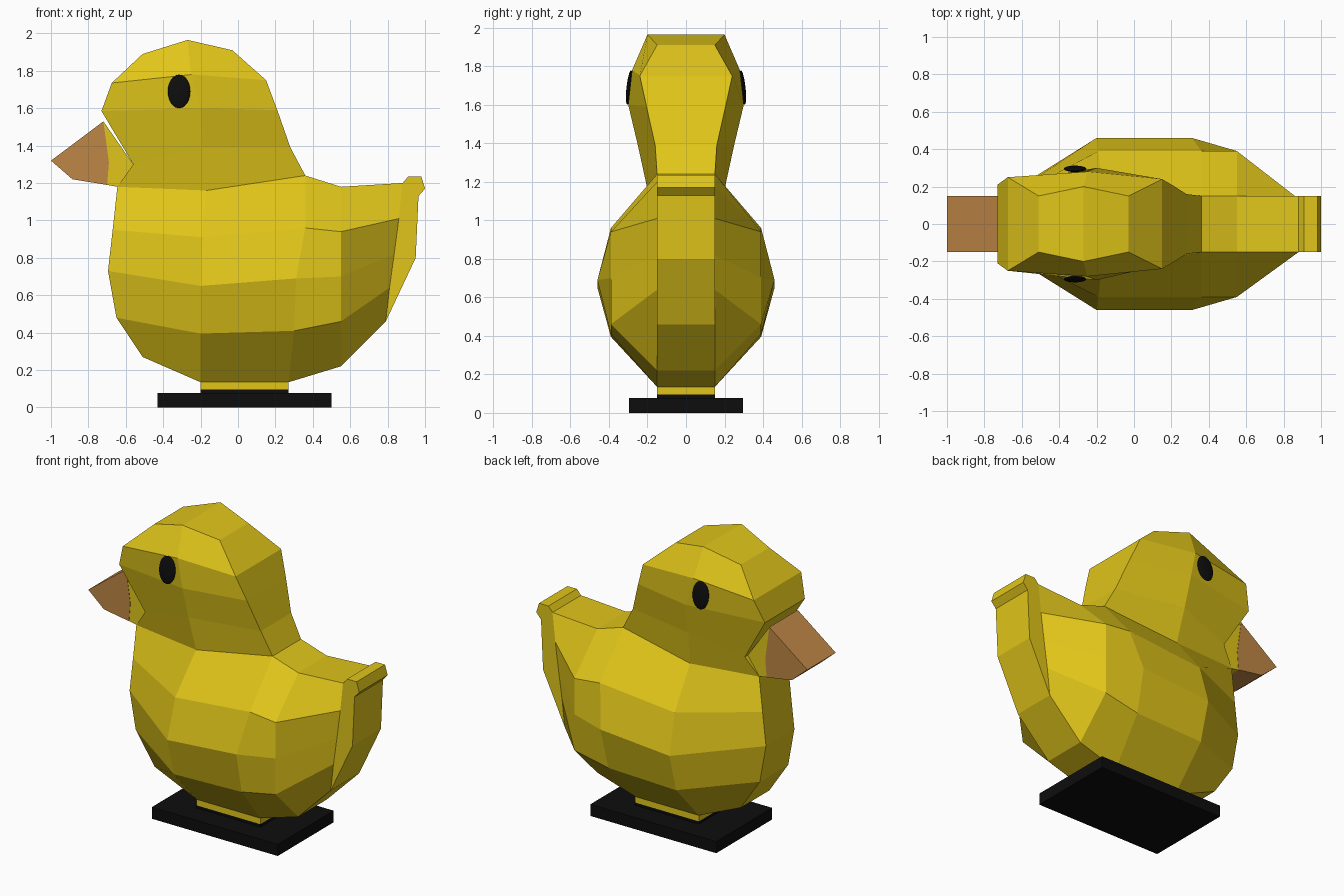
import bpy, bmesh

if "Cube" in bpy.data.objects:
    bpy.data.objects.remove(bpy.data.objects["Cube"])


def material(name, rgb):
    m = bpy.data.materials.new(name)
    m.diffuse_color = (*rgb, 1)
    m.use_nodes = True
    m.node_tree.nodes["Principled BSDF"].inputs["Base Color"].default_value = m.diffuse_color
    return m


YELLOW = material("yellow", (0.75, 0.56, 0.01))
ORANGE = material("orange", (0.52, 0.24, 0.06))
BLACK = material("black", (0.004, 0.004, 0.004))


def build(name, points, faces, mat):
    """Make a side shell at +y, its mirror at -y, and a strip joining their rims."""
    bm = bmesh.new()
    near = [bm.verts.new((x, y, z)) for x, z, y in points]
    far = [bm.verts.new((x, -y, z)) for x, z, y in points]
    for f in faces:
        bm.faces.new([near[i] for i in f])
    bm.verts.index_update()
    rim = [[v.index for v in e.verts] for e in bm.edges if e.is_boundary]
    for f in faces:
        bm.faces.new([far[i] for i in reversed(f)])
    for a, b in rim:
        bm.faces.new((near[a], near[b], far[b], far[a]))
    bmesh.ops.recalc_face_normals(bm, faces=bm.faces)
    me = bpy.data.meshes.new(name)
    bm.to_mesh(me)
    bm.free()
    me.materials.append(mat)
    ob = bpy.data.objects.new(name, me)
    bpy.context.collection.objects.link(ob)
    return ob


def shell(name, rows, mat):
    n = len(rows[0])
    faces = [(r * n + c, r * n + c + 1, (r + 1) * n + c + 1, (r + 1) * n + c)
             for r in range(len(rows) - 1) for c in range(n - 1)]
    return build(name, [p for row in rows for p in row], faces, mat)


def prism(name, outline, y, mat):
    return build(name, [(x, z, y) for x, z in outline],
                 [tuple(range(len(outline)))], mat)


def box(name, x0, x1, y, z0, z1, mat):
    return prism(name, [(x0, z0), (x1, z0), (x1, z1), (x0, z1)], y, mat)


# Body: rows from neck to belly, each front to back as (x, z, half width)
shell("body", [
    [(-.645, 1.18, .15), (-.17, 1.16, .20), (.36, 1.24, .15), (.55, 1.18, .15), (.88, 1.20, .15)],
    [(-.67, .95, .15), (-.19, .91, .39), (.36, .96, .39), (.55, .94, .39), (.86, 1.01, .15)],
    [(-.695, .73, .15), (-.20, .65, .46), (.31, .69, .46), (.55, .70, .39), (.835, .82, .15)],
    [(-.65, .48, .15), (-.20, .395, .39), (.30, .41, .39), (.55, .46, .39), (.81, .64, .15)],
    [(-.51, .27, .15), (-.20, .135, .15), (.27, .135, .15), (.55, .22, .15), (.79, .46, .15)],
], YELLOW)

# Head: rows from neck to crown
shell("head", [
    [(-.645, 1.18, .15), (-.17, 1.16, .20), (.36, 1.24, .15)],
    [(-.56, 1.30, .18), (-.19, 1.39, .25), (.28, 1.39, .16)],
    [(-.73, 1.585, .21), (-.20, 1.60, .30), (.21, 1.59, .205)],
    [(-.675, 1.735, .25), (-.25, 1.78, .28), (.15, 1.75, .24)],
    [(-.51, 1.89, .15), (-.27, 1.965, .20), (-.03, 1.91, .15)],
], YELLOW)

# Tail slab with its curled tip
prism("tail", [(.88, 1.20), (.91, 1.235), (.98, 1.235), (1.0, 1.17), (.965, 1.13),
               (.95, .80), (.79, .46), (.81, .64), (.86, 1.01)], .15, YELLOW)

# Beak and the yellow chin behind it
prism("chin", [(-.72, 1.53), (-.69, 1.31), (-.70, 1.19), (-.645, 1.18), (-.56, 1.30)],
      .148, YELLOW)
prism("beak", [(-.72, 1.53), (-1.0, 1.32), (-.885, 1.22), (-.70, 1.19), (-.69, 1.31)],
      .15, ORANGE)

# Eyes
for side, label in ((-1, "right"), (1, "left")):
    bpy.ops.mesh.primitive_uv_sphere_add(segments=24, ring_count=12,
                                         location=(-.315, side * .295, 1.69))
    eye = bpy.context.object
    eye.name = label + "_eye"
    eye.scale = (.06, .014, .09)
    eye.rotation_euler = (side * .11, 0, 0)
    eye.data.materials.append(BLACK)
    bpy.ops.object.shade_smooth_by_angle()

# Foot stem and base plate
box("stem", -.20, .27, .15, .095, .14, YELLOW)
box("stem_foot", -.20, .27, .15, .07, .095, BLACK)
box("base_plate", -.43, .50, .295, 0, .077, BLACK)
